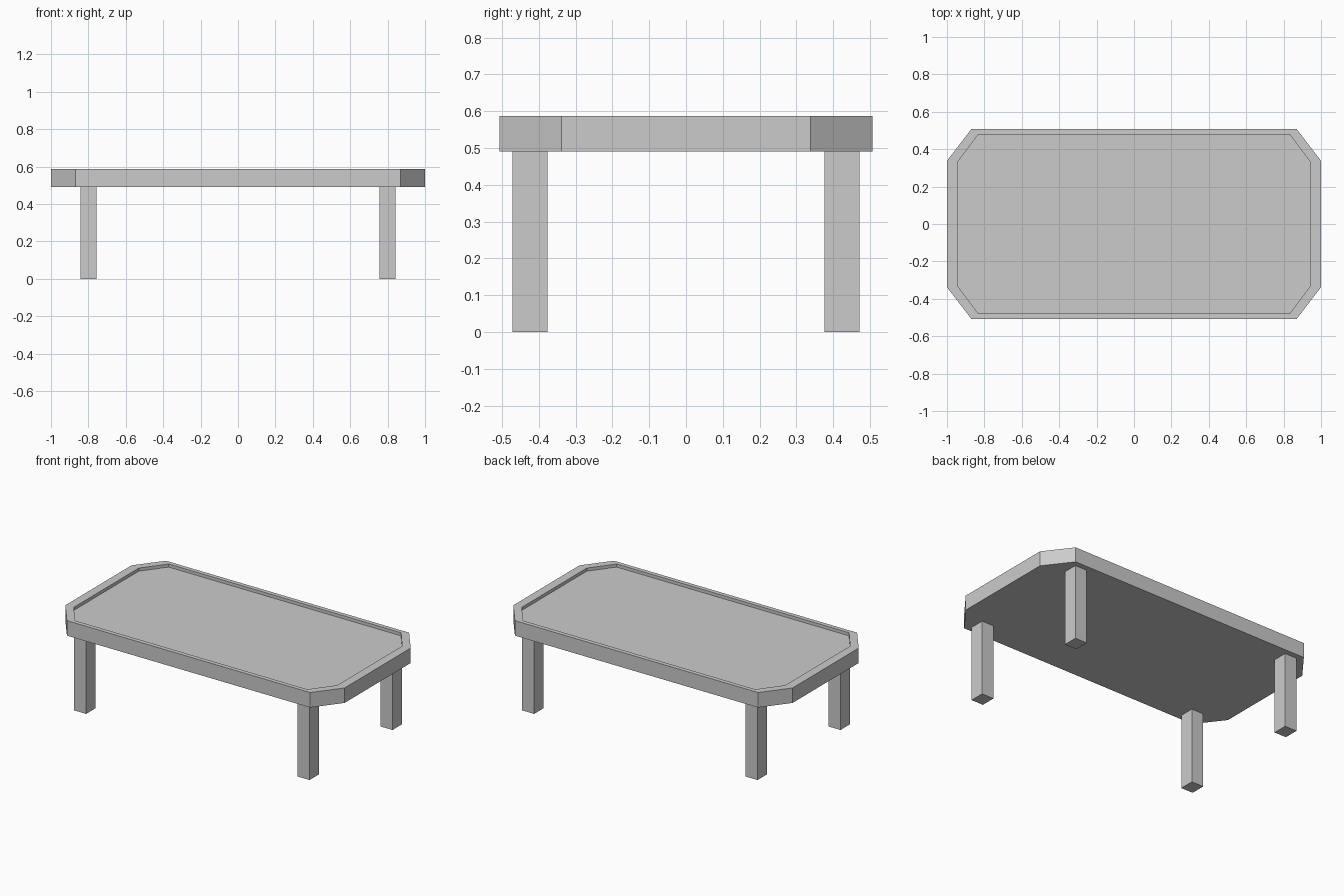
import bpy
import bmesh

cube = bpy.data.objects.get("Cube")
if cube:
    bpy.data.objects.remove(cube, do_unlink=True)

grey = bpy.data.materials.new("plain grey")
grey.use_nodes = True
colour = (0.6, 0.6, 0.6, 1)
grey.diffuse_color = colour
grey.node_tree.nodes["Principled BSDF"].inputs["Base Color"].default_value = colour


def add_object(name, bm):
    bmesh.ops.recalc_face_normals(bm, faces=bm.faces)
    mesh = bpy.data.meshes.new(name)
    bm.to_mesh(mesh)
    bm.free()
    mesh.materials.append(grey)
    obj = bpy.data.objects.new(name, mesh)
    bpy.context.collection.objects.link(obj)
    return obj


def octagon(bm, x, y, cut_x, cut_y, z):
    """Ring of a rectangle with cut corners."""
    quarter = [(x, cut_y), (cut_x, y)]
    pts = quarter + [(-a, b) for a, b in reversed(quarter)]
    pts += [(-a, -b) for a, b in pts]
    return [bm.verts.new((a, b, z)) for a, b in pts]


# Tabletop: cut-corner slab with a raised rim around a sunken surface
TOP, UNDER, FLOOR = 0.587, 0.49, 0.567
bm = bmesh.new()
rings = [
    octagon(bm, 1.0, 0.507, 0.87, 0.338, UNDER),
    octagon(bm, 1.0, 0.507, 0.87, 0.338, TOP),
    octagon(bm, 0.943, 0.479, 0.832, 0.332, TOP),
    octagon(bm, 0.943, 0.479, 0.832, 0.332, FLOOR),
]
for low, high in zip(rings, rings[1:]):
    for i in range(8):
        j = (i + 1) % 8
        bm.faces.new((low[i], low[j], high[j], high[i]))
bm.faces.new(rings[0])
bm.faces.new(rings[-1])
add_object("tabletop", bm)

# Four square legs, one under each corner
for side, sx in (("right", -1), ("left", 1)):
    for end, sy in (("front", -1), ("back", 1)):
        bm = bmesh.new()
        bmesh.ops.create_cube(bm, size=1)
        bmesh.ops.scale(bm, vec=(0.086, 0.096, UNDER), verts=bm.verts)
        leg = add_object(f"{end}_{side}_leg", bm)
        leg.location = (sx * 0.8, sy * 0.424, UNDER / 2)
